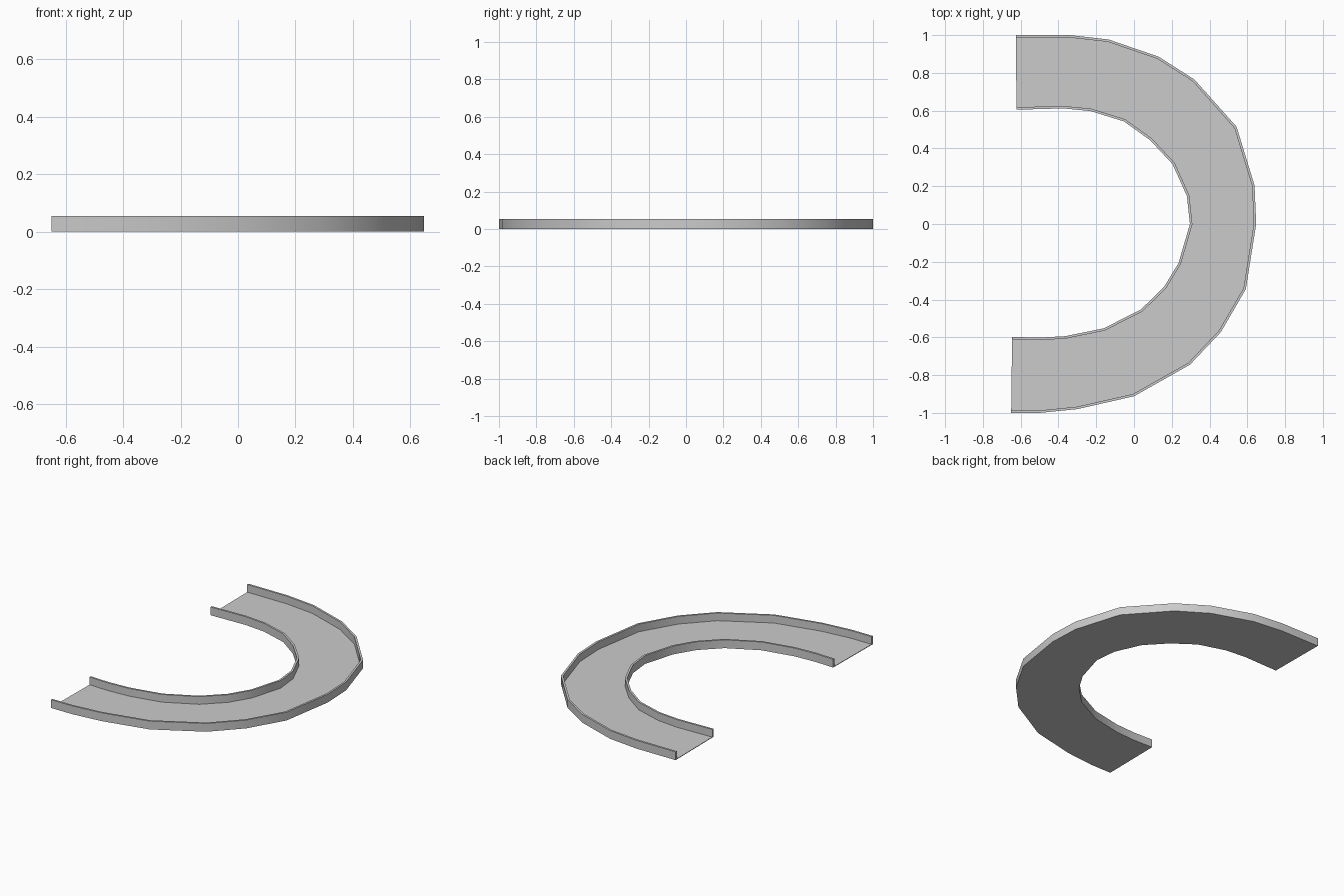
import bpy, bmesh
from mathutils import Vector

if "Cube" in bpy.data.objects:
    bpy.data.objects.remove(bpy.data.objects["Cube"])

HEIGHT, FLOOR, WALL = 0.054, 0.004, 0.013

# Plan-view edges of the curved channel, station by station
outer = [(-0.625, 1.0), (-0.34, 1.0), (-0.135, 0.977), (0.13, 0.886), (0.32, 0.765),
         (0.543, 0.515), (0.638, 0.205), (0.647, 0), (0.592, -0.345), (0.46, -0.572),
         (0.296, -0.745), (0, -0.912), (-0.3, -0.98), (-0.5, -0.995), (-0.65, -0.995)]
inner = [(-0.622, 0.605), (-0.375, 0.612), (-0.23, 0.598), (-0.053, 0.543), (0.085, 0.444),
         (0.204, 0.317), (0.28, 0.148), (0.296, 0), (0.236, -0.206), (0.159, -0.333),
         (0.037, -0.452), (-0.159, -0.552), (-0.365, -0.594), (-0.51, -0.602), (-0.645, -0.597)]
outer[-2:] = [(-0.5, -1.0), (-0.65, -1.0)]


def offset(path, dist):
    """Shift a path sideways (positive is to the right of travel), mitred at corners."""
    pts = [Vector(p) for p in path]
    result = []
    for i, p in enumerate(pts):
        a = (p - pts[i - 1]).normalized() if i else None
        b = (pts[i + 1] - p).normalized() if i < len(pts) - 1 else None
        a, b = a or b, b or a
        t = (a + b).normalized()
        result.append(p + Vector((t.y, -t.x)) * dist / t.dot(a))
    return result


def sweep(name, rails):
    """Join rails of (path, z) into a closed section with capped ends."""
    bm = bmesh.new()
    grid = [[bm.verts.new((p[0], p[1], z)) for p in path] for path, z in rails]
    for r, row in enumerate(grid):
        nxt = grid[(r + 1) % len(grid)]
        for i in range(len(row) - 1):
            bm.faces.new((row[i], row[i + 1], nxt[i + 1], nxt[i]))
    bm.faces.new([row[0] for row in grid])
    bm.faces.new([row[-1] for row in reversed(grid)])
    bmesh.ops.recalc_face_normals(bm, faces=bm.faces)
    mesh = bpy.data.meshes.new(name)
    bm.to_mesh(mesh)
    bm.free()
    obj = bpy.data.objects.new(name, mesh)
    bpy.context.collection.objects.link(obj)
    bpy.ops.object.select_all(action='DESELECT')
    obj.select_set(True)
    bpy.context.view_layer.objects.active = obj
    bpy.ops.object.shade_smooth_by_angle(angle=0.6)
    return obj


# U-shaped channel: thin floor with a low wall along each edge
outer_in = offset(outer, WALL)
inner_in = offset(inner, -WALL)
sweep("curved_channel", [
    (outer, 0), (outer, HEIGHT), (outer_in, HEIGHT), (outer_in, FLOOR),
    (inner_in, FLOOR), (inner_in, HEIGHT), (inner, HEIGHT), (inner, 0)])
